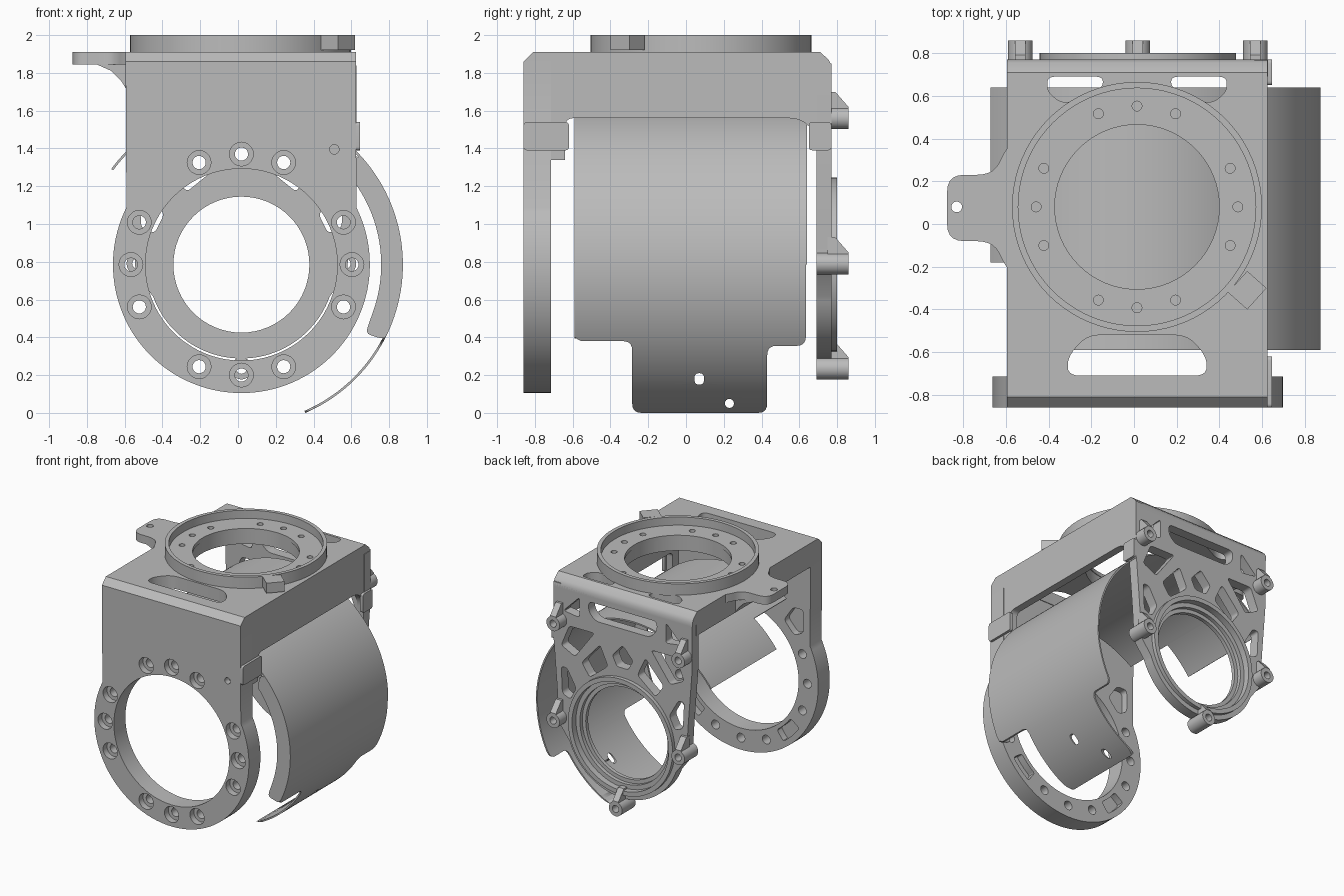
import bpy, bmesh
from math import sin, cos, pi, radians
from mathutils import Vector

cube = bpy.data.objects.get("Cube")
if cube:
    bpy.data.objects.remove(cube)

grey = bpy.data.materials.new("machined grey")
grey.use_nodes = True
grey.diffuse_color = (0.5, 0.5, 0.5, 1)
grey.node_tree.nodes["Principled BSDF"].inputs["Base Color"].default_value = (0.5, 0.5, 0.5, 1)

CX, CZ = 0.018, 0.785      # axis of the big side rings
TX, TY = 0.014, 0.08       # axis of the top ring
BOLTS = [q + d for q in (0, 90, 180, 270) for d in (-22.5, 0, 22.5)]


def arc(u, v, r, a0, a1, n=48):
    return [(u + r * cos(radians(a0 + (a1 - a0) * i / n)),
             v + r * sin(radians(a0 + (a1 - a0) * i / n))) for i in range(n + 1)]


def circle(u, v, r, n=64):
    return arc(u, v, r, 0, 360, n)[:-1]


def sector(r0, r1, a0, a1, n=64):
    return arc(CX, CZ, r1, a0, a1, n) + arc(CX, CZ, r0, a1, a0, n)


def rounded(points, r, n=5):
    """Round every corner of a polygon."""
    out = []
    pts = [Vector(p) for p in points]
    for i, p in enumerate(pts):
        ends = []
        for q in (pts[i - 1], pts[(i + 1) % len(pts)]):
            d = q - p
            ends.append(p + d.normalized() * min(r, d.length * 0.45))
        for k in range(n + 1):
            t = k / n
            out.append(tuple(ends[0] * (1 - t) ** 2 + p * 2 * t * (1 - t) + ends[1] * t * t))
    return out


def rect(u0, u1, v0, v1):
    return [(u0, v0), (u1, v0), (u1, v1), (u0, v1)]


def finish(name, mesh):
    mesh.materials.clear()
    mesh.materials.append(grey)
    ob = bpy.data.objects.new(name, mesh)
    bpy.context.collection.objects.link(ob)
    bpy.ops.object.select_all(action='DESELECT')
    ob.select_set(True)
    bpy.context.view_layer.objects.active = ob
    bpy.ops.object.shade_smooth_by_angle(angle=radians(30))
    return ob


def plate(name, axis, lo, hi, *loops):
    """Extrude an outline with holes along one axis."""
    cu = bpy.data.curves.new(name, 'CURVE')
    cu.dimensions = '2D'
    cu.fill_mode = 'BOTH'
    cu.extrude = (hi - lo) / 2
    for loop in loops:
        s = cu.splines.new('POLY')
        s.points.add(len(loop) - 1)
        for p, (u, v) in zip(s.points, loop):
            p.co = (u, v, 0, 1)
        s.use_cyclic_u = True
    tmp = bpy.data.objects.new(name + "_outline", cu)
    bpy.context.collection.objects.link(tmp)
    mesh = bpy.data.meshes.new_from_object(tmp.evaluated_get(bpy.context.evaluated_depsgraph_get()))
    bpy.data.objects.remove(tmp)
    mid = (lo + hi) / 2
    for vert in mesh.vertices:
        u, v, w = vert.co
        w += mid
        vert.co = {'x': (w, u, v), 'y': (u, w, v), 'z': (u, v, w)}[axis]
    bm = bmesh.new()
    bm.from_mesh(mesh)
    bmesh.ops.remove_doubles(bm, verts=bm.verts, dist=1e-5)
    bmesh.ops.recalc_face_normals(bm, faces=bm.faces)
    bm.to_mesh(mesh)
    bm.free()
    return finish(name, mesh)


def bolt_holes(u, v, ring, r):
    return [circle(u + ring * cos(radians(a)), v + ring * sin(radians(a)), r, 20) for a in BOLTS]


# Front wall: counterbored outer layer, middle layer, pocketed inner layer
front = [(-0.595, 1.86), (0.625, 1.86)] + arc(CX, CZ, 0.68, 26.5, -206.5, 80)
bore = circle(CX, CZ, 0.508, 80)
pin = circle(0.51, 1.395, 0.025, 16)
plate("front_wall_outer", 'y', -0.86, -0.81, front, bore, pin, *bolt_holes(CX, CZ, 0.585, 0.063))
plate("front_wall_middle", 'y', -0.81, -0.77, front, bore, *bolt_holes(CX, CZ, 0.585, 0.035))
pockets = [rounded(arc(CX, CZ, 0.635, a - 9, a + 9, 6) + arc(CX, CZ, 0.54, a + 9, a - 9, 6), 0.02, 2)
           for a in (-45, -135)]
for s in (-1, 1):
    pockets.append(rounded([(CX + s * x, z) for x, z in
                            ((0.38, 1.24), (0.47, 1.14), (0.55, 1.18), (0.55, 1.36), (0.46, 1.36))], 0.03))
plate("front_wall_inner", 'y', -0.77, -0.715, front, bore, *bolt_holes(CX, CZ, 0.585, 0.035), *pockets)

# Top plate with slots, and its bevelled front and back edges
slots = [rounded([(-0.31, -0.62), (-0.22, -0.52), (0.25, -0.52), (0.34, -0.62), (0.34, -0.71), (-0.31, -0.71)], 0.06)]
for s in (-1, 1):
    slots.append(rounded([(TX + s * x, y) for x, y in
                          ((0.16, 0.69), (0.42, 0.69), (0.42, 0.62), (0.36, 0.57), (0.3, 0.57), (0.16, 0.64))], 0.04))
plate("top_plate", 'z', 1.81, 1.91, rect(-0.595, 0.625, -0.81, 0.71), circle(TX, TY, 0.39), *slots)
plate("top_front_edge", 'x', -0.595, 0.625,
      [(-0.81, 1.81), (-0.86, 1.81), (-0.86, 1.86), (-0.81, 1.91)])
plate("top_back_edge", 'x', -0.595, 0.625,
      [(0.71, 1.81), (0.77, 1.81), (0.77, 1.84), (0.755, 1.87), (0.71, 1.91)])

# Side walls
arch = [(-0.64, 1.34)] + arc(-0.6, 1.52, 0.04, 180, 90, 6) + arc(0.55, 1.42, 0.14, 90, 0, 10)
plate("left_wall", 'x', 0.565, 0.625, arch + [(0.69, 1.38), (0.77, 1.38), (0.77, 1.85), (-0.86, 1.85),
                                             (-0.86, 1.37), (-0.715, 1.37), (-0.715, 1.34)])
plate("right_wall", 'x', -0.595, -0.545, rect(-0.75, 0.72, 1.72, 1.85))
for name, y0, y1 in (("front_side_boss", -0.86, -0.62), ("back_side_boss", 0.65, 0.77)):
    plate(name, 'x', 0.62, 0.645, rounded(rect(y0, y1, 1.39, 1.54), 0.02))

# Side tab with its gusset
flare = [(-0.57, -0.23), (-0.6, -0.2), (-0.66, -0.08), (-0.875, -0.08), (-0.875, 0.23),
         (-0.66, 0.23), (-0.6, 0.35), (-0.57, 0.38)]
plate("side_tab", 'z', 1.845, 1.91, rounded(flare, 0.08), circle(-0.83, 0.08, 0.025, 20))
plate("tab_gusset", 'y', -0.08, 0.23,
      [(-0.57, 1.85), (-0.76, 1.85), (-0.67, 1.81), (-0.62, 1.76), (-0.595, 1.72), (-0.57, 1.72)])

# Top ring: rim, drilled floor and pointer
plate("top_ring_rim", 'z', 1.905, 2.0, circle(TX, TY, 0.585, 80), circle(TX, TY, 0.556, 80))
plate("top_ring_floor", 'z', 1.905, 1.935, circle(TX, TY, 0.56, 80), circle(TX, TY, 0.385),
      *bolt_holes(TX, TY, 0.472, 0.023))
plate("ring_pointer", 'z', 1.92, 2.0, [(0.53, -0.22), (0.62, -0.3), (0.53, -0.4), (0.44, -0.32)])

# Back wall: truss cut-outs around a stepped ring
back = ([(CX - 0.61, 1.84), (CX + 0.61, 1.84), (CX + 0.61, 1.45), (CX + 0.575, 1.0), (CX + 0.56, 0.74)]
        + arc(CX, CZ, 0.497, -20, -160) + [(CX - 0.56, 0.74), (CX - 0.575, 1.0), (CX - 0.61, 1.45)])
cuts = [rounded([(CX + x, z) for x, z in
                 ((-0.3, 1.77), (0.3, 1.77), (0.3, 1.69), (0.24, 1.63), (-0.24, 1.63), (-0.3, 1.69))], 0.04),
        rounded([(CX + x, z) for x, z in
                 ((0, 1.5), (0.09, 1.4), (0.05, 1.32), (-0.05, 1.32), (-0.09, 1.4))], 0.02)]
half_cuts = (((0.13, 1.3), (0.29, 1.17), (0.36, 1.27), (0.2, 1.45)),
             ((0.41, 1.05), (0.46, 0.95), (0.53, 0.98), (0.54, 1.19), (0.49, 1.19)),
             ((0.25, 1.53), (0.42, 1.3), (0.54, 1.36), (0.47, 1.53)),
             ((0.38, 1.78), (0.38, 1.62), (0.52, 1.64)))
for s in (-1, 1):
    cuts += [rounded([(CX + s * x, z) for x, z in c], 0.025) for c in half_cuts]
plate("back_wall", 'y', 0.69, 0.77, back, circle(CX, CZ, 0.425), *cuts)
plate("back_ring_rim", 'y', 0.765, 0.8, circle(CX, CZ, 0.46), circle(CX, CZ, 0.425))
plate("back_ring_step", 'y', 0.69, 0.75, circle(CX, CZ, 0.43), circle(CX, CZ, 0.39))
plate("back_ring_lip", 'y', 0.69, 0.72, circle(CX, CZ, 0.395), circle(CX, CZ, 0.36))

# Screw lugs with wedge ribs on the back
for i, (x, z) in enumerate([(-0.55, 1.56), (0.55, 1.56), (-0.55, 0.79), (0.55, 0.79), (0, 0.235)]):
    plate(f"back_lug_{i + 1}", 'y', 0.69, 0.86, circle(CX + x, z, 0.058, 24), circle(CX + x, z, 0.028, 16))
    plate(f"lug_rib_{i + 1}", 'x', CX + x - 0.025, CX + x + 0.025,
          [(0.75, z + 0.04), (0.86, z + 0.04), (0.86, z + 0.06), (0.79, z + 0.14), (0.75, z + 0.14)])

# Curved shield: upper band, narrow far end and turned-in front flange
R0, R1 = 0.843, 0.855
plate("shield_upper", 'y', -0.59, 0.64, sector(R0, R1, 0, 125))
plate("shield_end", 'y', -0.18, 0.64, sector(R0, R1, 125, 143.7, 16))
plate("shield_flange", 'y', -0.59, -0.575, rounded(
    [(0.61, 1.36)] + arc(CX, CZ, 0.74, 40, -20, 30) + [(0.675, 0.42), (0.77, 0.39)]
    + arc(CX, CZ, 0.85, -26, 42, 30), 0.03, 3))

# Lower shield: a curved band trimmed to a rounded tongue with two holes
lower = plate("shield_lower", 'y', -0.59, 0.64, sector(R0, R1, -66.7, 0))
tongue = rounded([(-0.7, 1), (-0.59, 1), (-0.59, 0.38), (-0.285, 0.38), (-0.285, 0.0),
                  (0.43, 0.0), (0.43, 0.355), (0.635, 0.355), (0.635, 1)][1:], 0.05)
trimmer = plate("shield_trimmer", 'x', 0.1, 1.1, tongue,
                rounded(rect(0.045, 0.095, 0.15, 0.21), 0.025), circle(0.23, 0.05, 0.024, 16))
trimmer.hide_render = True
mod = lower.modifiers.new("trim", 'BOOLEAN')
mod.operation = 'INTERSECT'
mod.solver = 'EXACT'
mod.object = trimmer
bpy.context.view_layer.objects.active = lower
bpy.ops.object.modifier_apply(modifier=mod.name)
bpy.data.objects.remove(trimmer)
